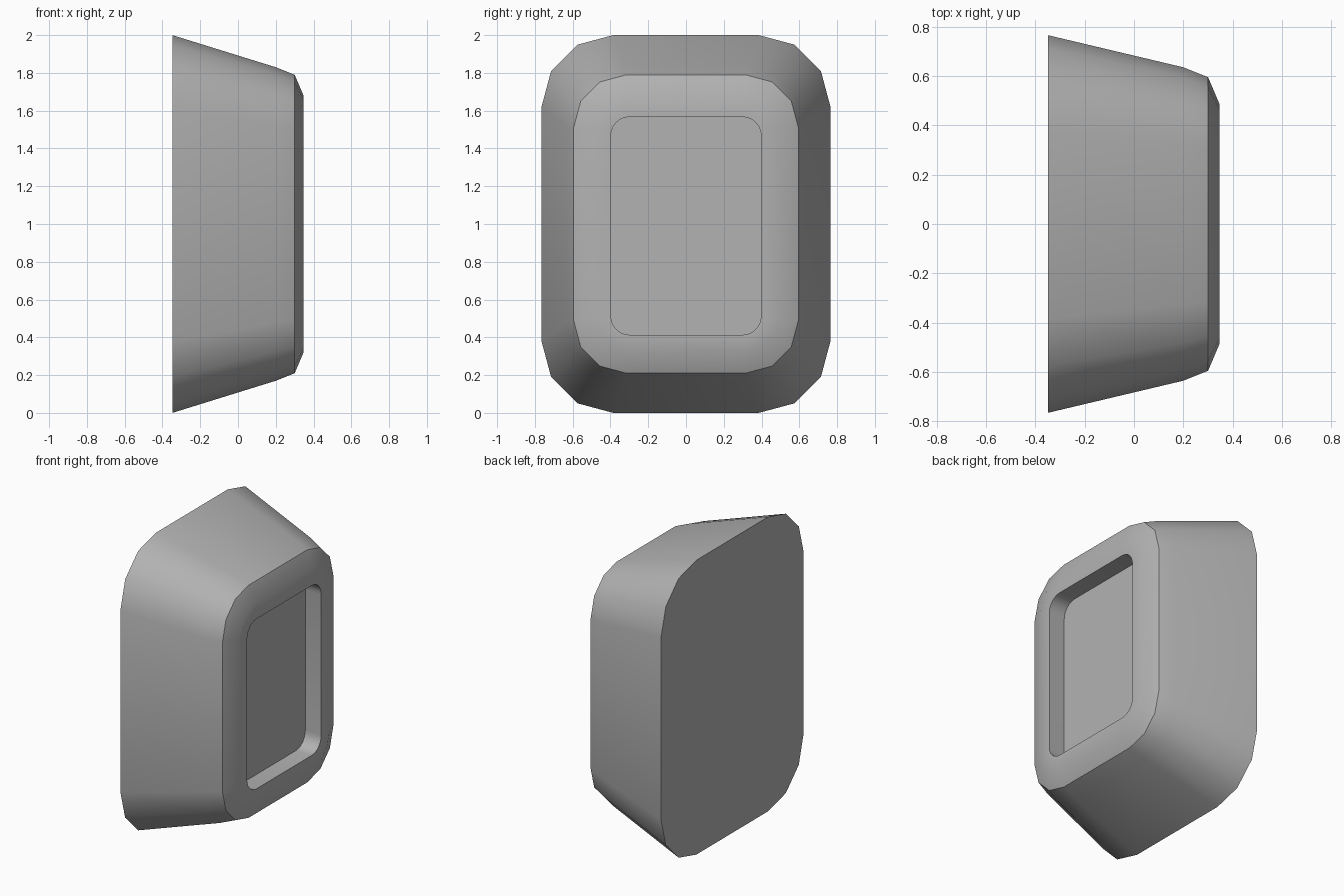
import bpy, bmesh, math

if "Cube" in bpy.data.objects:
    bpy.data.objects.remove(bpy.data.objects["Cube"])


def ring(bm, x, hy, hz, radius, segs, cz=1.0):
    """Rounded rectangle of vertices in the YZ plane."""
    verts = []
    for q, (sy, sz) in enumerate([(1, 1), (-1, 1), (-1, -1), (1, -1)]):
        for i in range(segs + 1):
            a = math.radians(90 * (q + i / segs))
            verts.append(bm.verts.new((x,
                                       sy * (hy - radius) + radius * math.cos(a),
                                       cz + sz * (hz - radius) + radius * math.sin(a))))
    return verts


def bridge(bm, a, b):
    n = len(a)
    for i in range(n):
        bm.faces.new((a[i], a[(i + 1) % n], b[(i + 1) % n], b[i]))


bm = bmesh.new()

# Tapered outer shell, low-poly corners
shell = [ring(bm, x, hy, hz, r, 3) for x, hy, hz, r in [
    (-0.348, 0.765, 1.0, 0.38),
    (0.20, 0.635, 0.83, 0.31),
    (0.30, 0.595, 0.79, 0.28),
    (0.347, 0.485, 0.68, 0.18)]]
for a, b in zip(shell, shell[1:]):
    bridge(bm, a, b)
bm.faces.new(shell[0])

# Recess walls and floor
rim = ring(bm, 0.347, 0.398, 0.577, 0.10, 6, 0.99)
floor = ring(bm, 0.227, 0.398, 0.577, 0.10, 6, 0.99)
bridge(bm, rim, floor)
bm.faces.new(floor)

# Flat lip between shell and recess
edges = []
for loop in (shell[-1], rim):
    for i, v in enumerate(loop):
        edges.append(bm.edges.get((v, loop[(i + 1) % len(loop)])))
bmesh.ops.triangle_fill(bm, use_beauty=True, use_dissolve=False, edges=edges, normal=(1, 0, 0))
bmesh.ops.recalc_face_normals(bm, faces=bm.faces[:])

mesh = bpy.data.meshes.new("recessed_block")
bm.to_mesh(mesh)
bm.free()
block = bpy.data.objects.new("recessed_block", mesh)
bpy.context.collection.objects.link(block)

# Darker grey surface
grey = bpy.data.materials.new("dark_grey")
grey.diffuse_color = (0.45, 0.45, 0.45, 1)
grey.use_nodes = True
grey.node_tree.nodes["Principled BSDF"].inputs["Base Color"].default_value = grey.diffuse_color
mesh.materials.append(grey)

# Smooth shading with sharp rims
bpy.context.view_layer.objects.active = block
block.select_set(True)
bpy.ops.object.shade_smooth_by_angle(angle=math.radians(35))
